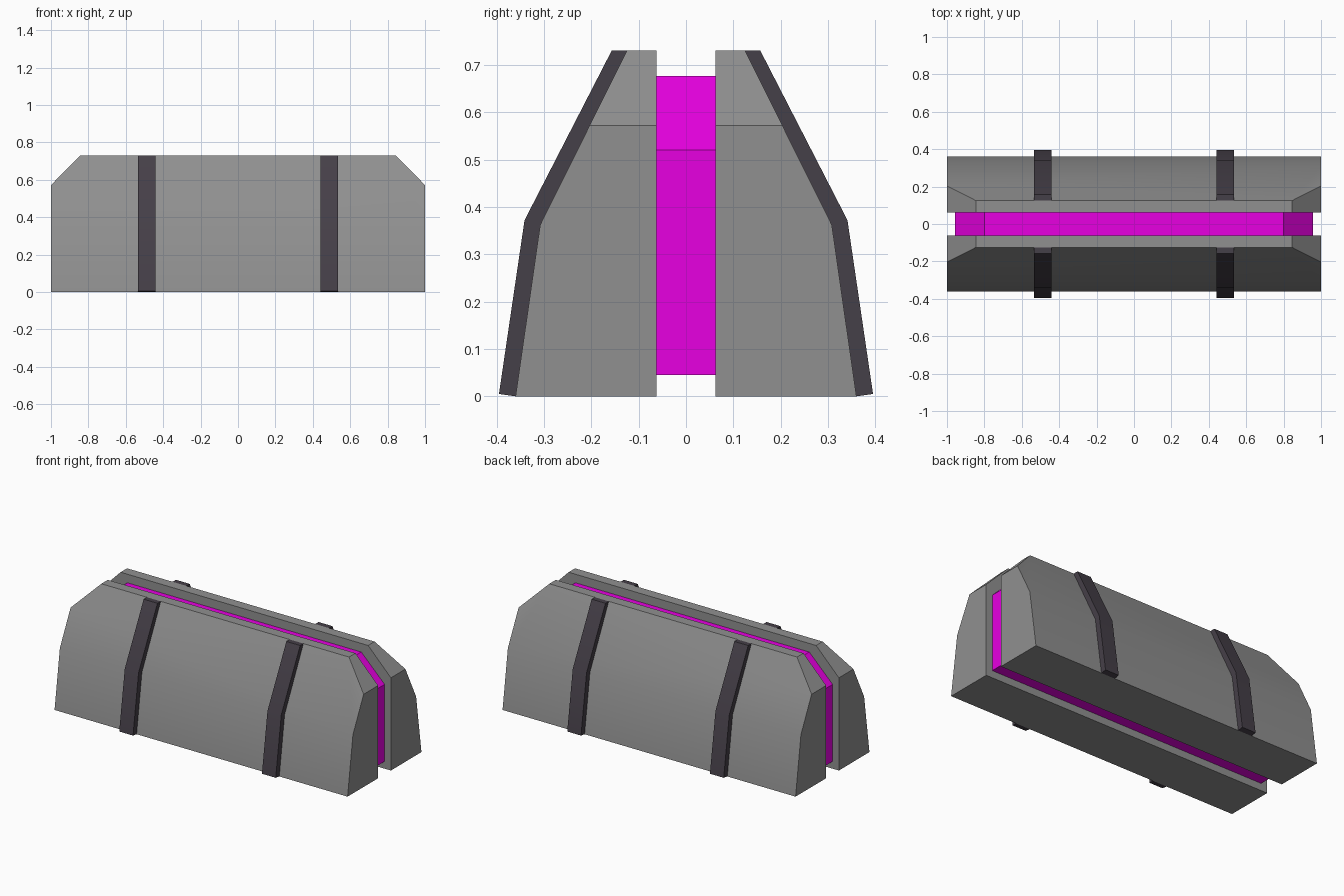
import bpy, bmesh, math

if "Cube" in bpy.data.objects:
    bpy.data.objects.remove(bpy.data.objects["Cube"])


def make_material(name, color):
    mat = bpy.data.materials.new(name)
    mat.diffuse_color = color
    mat.use_nodes = True
    mat.node_tree.nodes["Principled BSDF"].inputs["Base Color"].default_value = mat.diffuse_color
    return mat


def prism(name, points, axis, start, end, mat, cut=None):
    """Extrude a 2D profile: axis 'X' takes (y, z) points, 'Y' takes (x, z)."""
    bm = bmesh.new()
    place = (lambda a, b: (start, a, b)) if axis == 'X' else (lambda a, b: (a, start, b))
    face = bm.faces.new([bm.verts.new(place(a, b)) for a, b in points])
    out = bmesh.ops.extrude_face_region(bm, geom=[face])
    shift = (end - start, 0, 0) if axis == 'X' else (0, end - start, 0)
    bmesh.ops.translate(bm, vec=shift, verts=[v for v in out['geom'] if isinstance(v, bmesh.types.BMVert)])
    # Slice off both upper end corners through a point (x, z)
    if cut:
        for side in (-1, 1):
            res = bmesh.ops.bisect_plane(
                bm, geom=bm.verts[:] + bm.edges[:] + bm.faces[:],
                plane_co=(side * cut[0], 0, cut[1]), plane_no=(side * 1.02, 0, 1), clear_outer=True)
            edges = [e for e in res['geom_cut'] if isinstance(e, bmesh.types.BMEdge)]
            bmesh.ops.contextual_create(bm, geom=edges)
    bmesh.ops.recalc_face_normals(bm, faces=bm.faces)
    mesh = bpy.data.meshes.new(name)
    bm.to_mesh(mesh)
    bm.free()
    obj = bpy.data.objects.new(name, mesh)
    bpy.context.collection.objects.link(obj)
    mesh.materials.append(mat)
    # Soften the shallow bend in the profile, keep the real corners sharp
    bpy.ops.object.select_all(action='DESELECT')
    obj.select_set(True)
    bpy.context.view_layer.objects.active = obj
    bpy.ops.object.shade_smooth_by_angle(angle=math.radians(30))
    return obj


shell_mat = make_material("grey_shell", (0.28, 0.28, 0.28, 1))
strap_mat = make_material("dark_strap", (0.06, 0.05, 0.065, 1))
core_mat = make_material("magenta_core", (0.8, 0.0, 0.75, 1))

GAP = 0.062
shell = [(GAP, 0), (0.36, 0), (0.308, 0.362), (0.125, 0.73), (GAP, 0.73)]
strap = [(0.36, 0), (0.395, 0.005), (0.341, 0.372), (0.157, 0.73), (0.125, 0.73), (0.308, 0.362)]

# Two shell halves with bevelled ends, each carrying two bent straps
for label, s in (("front", -1), ("back", 1)):
    prism(label + "_shell", [(s * y, z) for y, z in shell], 'X', -1, 1, shell_mat, cut=(0.845, 0.73))
    for side, x in (("left", -0.487), ("right", 0.487)):
        prism(f"{label}_{side}_strap", [(s * y, z) for y, z in strap], 'X', x - 0.047, x + 0.047, strap_mat)

# Bright slab held between the halves
core = [(-0.957, 0.045), (0.957, 0.045), (0.957, 0.52), (0.798, 0.677), (-0.798, 0.677), (-0.957, 0.52)]
prism("core_slab", core, 'Y', -GAP, GAP, core_mat)
